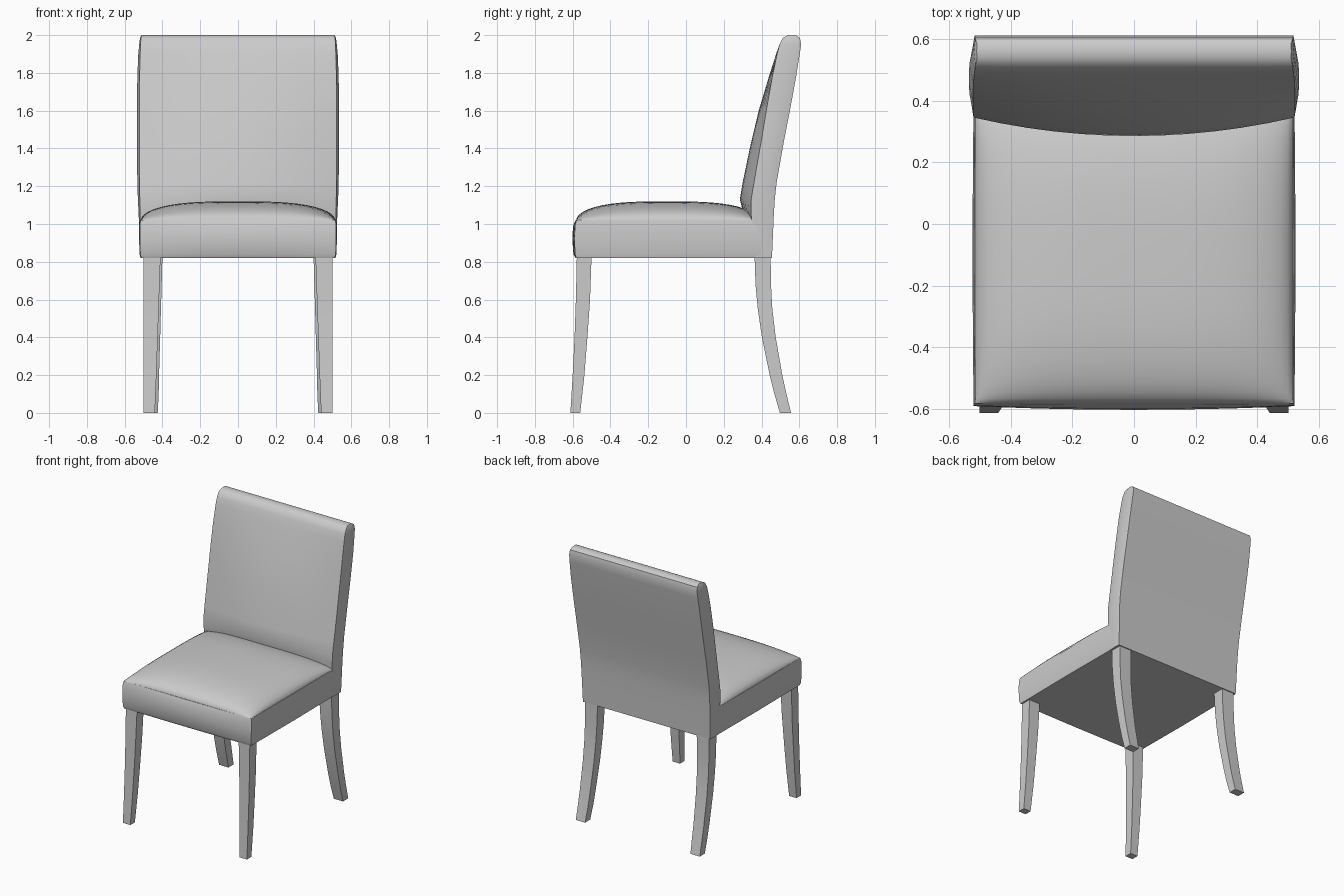
import bpy, bmesh, math

if "Cube" in bpy.data.objects:
    bpy.data.objects.remove(bpy.data.objects["Cube"], do_unlink=True)


def make_material(name, colour):
    mat = bpy.data.materials.new(name)
    mat.use_nodes = True
    mat.diffuse_color = colour
    mat.node_tree.nodes["Principled BSDF"].inputs["Base Color"].default_value = colour
    return mat


GREY = make_material("light grey", (0.6, 0.6, 0.6, 1))


def finish(bm, name, angle=40):
    bmesh.ops.recalc_face_normals(bm, faces=bm.faces)
    mesh = bpy.data.meshes.new(name)
    bm.to_mesh(mesh)
    bm.free()
    mesh.materials.append(GREY)
    obj = bpy.data.objects.new(name, mesh)
    bpy.context.collection.objects.link(obj)
    bpy.ops.object.select_all(action="DESELECT")
    obj.select_set(True)
    bpy.context.view_layer.objects.active = obj
    bpy.ops.object.shade_smooth_by_angle(angle=math.radians(angle))
    return obj


def loft(name, rings, angle=40):
    """Skin a stack of equal-length rings and cap both ends."""
    bm = bmesh.new()
    rows = [[bm.verts.new(p) for p in ring] for ring in rings]
    count = len(rows[0])
    for low, high in zip(rows, rows[1:]):
        for i in range(count):
            j = (i + 1) % count
            bm.faces.new((low[i], low[j], high[j], high[i]))
    bm.faces.new(rows[0][::-1])
    bm.faces.new(rows[-1])
    return finish(bm, name, angle)


COLUMNS = [i / 6 - 1 for i in range(13)]


def padded_ring(z, front, bulge, back, width, side):
    """Horizontal section with a bowed front, flat back and slightly full sides."""
    middle = (front + back) / 2
    ring = [(t * width, front - bulge * (1 - t * t), z) for t in COLUMNS]
    ring.append((width + side, middle, z))
    ring += [(t * width, back, z) for t in reversed(COLUMNS)]
    ring.append((-width - side, middle, z))
    return ring


# Upholstered seat frame: height, front, bow, half width
frame_rows = [
    (0.82, -0.58, 0.005, 0.512),
    (0.84, -0.588, 0.008, 0.517),
    (0.92, -0.59, 0.012, 0.52),
    (0.99, -0.588, 0.01, 0.52),
    (1.02, -0.58, 0.005, 0.515),
]
loft("seat_frame", [padded_ring(z, f, b, 0.4, w, 0.004) for z, f, b, w in frame_rows])

# Domed cushion, with grid lines gathered toward the rim
STEPS = 24
bm = bmesh.new()
grid = []
for i in range(STEPS + 1):
    u = math.sin((i / STEPS - 0.5) * math.pi)
    row = []
    for j in range(STEPS + 1):
        v = math.sin((j / STEPS - 0.5) * math.pi)
        dome = math.sqrt(max(0, (1 - abs(u) ** 3) * (1 - abs(v) ** 3)))
        row.append(bm.verts.new((0.515 * u, -0.1 + 0.482 * v, 1.018 + 0.102 * dome)))
    grid.append(row)
for a, b in zip(grid, grid[1:]):
    for j in range(STEPS):
        bm.faces.new((a[j], b[j], b[j + 1], a[j + 1]))
rim = [r[0] for r in grid] + grid[-1][1:] + [r[-1] for r in grid[-2::-1]] + grid[0][-2:0:-1]
bm.faces.new(rim)
finish(bm, "seat_cushion", 50)

# Raked backrest: height, front edge, bulge, back, half width, side fullness
back_rows = [
    (0.82, 0.36, 0, 0.455, 0.513, 0.004),
    (1.05, 0.345, 0.04, 0.465, 0.518, 0.008),
    (1.13, 0.345, 0.06, 0.47, 0.52, 0.01),
    (1.22, 0.36, 0.06, 0.48, 0.521, 0.012),
    (1.42, 0.395, 0.053, 0.515, 0.522, 0.013),
    (1.6, 0.425, 0.04, 0.55, 0.522, 0.013),
    (1.78, 0.457, 0.018, 0.583, 0.521, 0.012),
    (1.9, 0.482, 0.005, 0.602, 0.518, 0.01),
    (1.95, 0.495, 0, 0.61, 0.516, 0.007),
    (1.985, 0.513, 0, 0.603, 0.514, 0.005),
    (2.0, 0.54, 0, 0.58, 0.508, 0.002),
]
loft("backrest", [padded_ring(*row) for row in back_rows])

# Curved tapering legs: height, front, back, inner side
front_leg = [
    (0, -0.612, -0.56, 0.44),
    (0.2, -0.6, -0.538, 0.432),
    (0.4, -0.59, -0.522, 0.425),
    (0.6, -0.583, -0.508, 0.418),
    (0.83, -0.578, -0.5, 0.41),
]
back_leg = [
    (0, 0.497, 0.556, 0.425),
    (0.1, 0.468, 0.532, 0.42),
    (0.2, 0.443, 0.51, 0.418),
    (0.4, 0.402, 0.475, 0.412),
    (0.55, 0.38, 0.457, 0.408),
    (0.68, 0.368, 0.45, 0.404),
    (0.83, 0.363, 0.448, 0.4),
]
OUTER = 0.5
for part, rows in (("front", front_leg), ("back", back_leg)):
    for side, sign in (("left", 1), ("right", -1)):
        rings = [
            [(sign * inner, f, z), (sign * OUTER, f, z), (sign * OUTER, b, z), (sign * inner, b, z)]
            for z, f, b, inner in rows
        ]
        loft(f"{part}_leg_{side}", rings)
